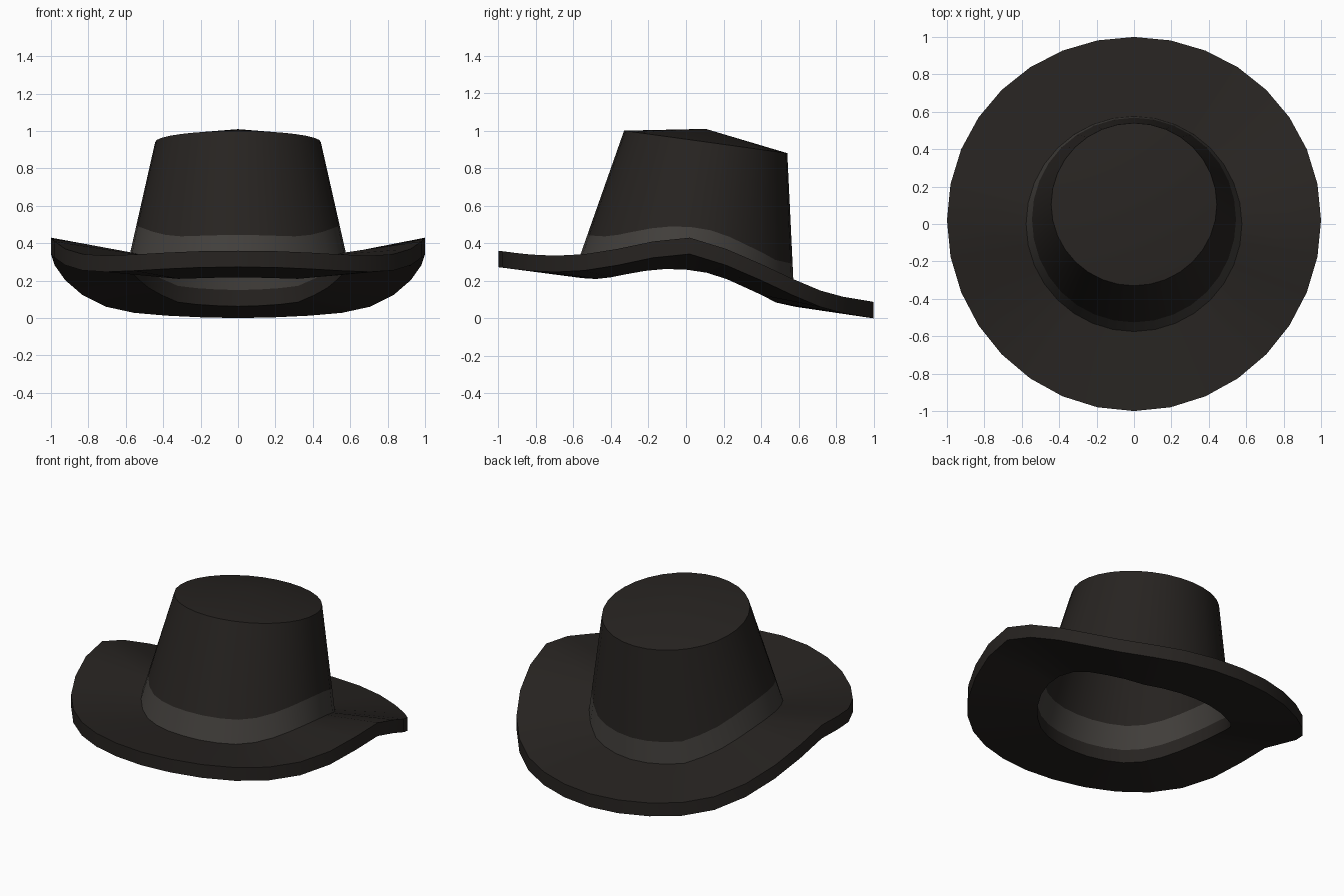
import bpy, bmesh, math

if "Cube" in bpy.data.objects:
    bpy.data.objects.remove(bpy.data.objects["Cube"])

N = 32
# Heights sampled from front (-y) round to back (+y); mirrored left/right
RIM_TOP = [.36, .358, .35, .34, .334, .342, .37, .41, .43, .37, .29, .21, .148, .115, .1, .091, .087]
HOLE_TOP = [.305, .303, .3, .297, .305, .322, .34, .35, .347, .33, .295, .25, .21, .172, .16, .153, .15]
THICK = .087
BAND_H = .14


def mat(name, col):
    m = bpy.data.materials.new(name)
    m.diffuse_color = (*col, 1)
    m.use_nodes = True
    m.node_tree.nodes["Principled BSDF"].inputs["Base Color"].default_value = m.diffuse_color
    return m


felt = mat("felt", (.020, .017, .015))
ribbon = mat("ribbon", (.055, .050, .045))


def ring(bm, fn):
    """Ring of N vertices; fn(sample index 0..16, angle) gives the position."""
    return [bm.verts.new(fn(min(i, N - i), -math.pi / 2 + i * 2 * math.pi / N)) for i in range(N)]


def bridge(bm, a, b):
    for i in range(N):
        j = (i + 1) % N
        bm.faces.new((a[i], a[j], b[j], b[i]))


def finish(bm, name, material):
    me = bpy.data.meshes.new(name)
    bm.to_mesh(me)
    bm.free()
    ob = bpy.data.objects.new(name, me)
    bpy.context.collection.objects.link(ob)
    me.materials.append(material)
    bpy.ops.object.select_all(action='DESELECT')
    ob.select_set(True)
    bpy.context.view_layer.objects.active = ob
    bpy.ops.object.shade_smooth_by_angle(angle=math.radians(30))
    return ob


def rim(k, a, dz=0):
    return (math.cos(a), math.sin(a) + .02 * math.cos(a) ** 2, RIM_TOP[k] - dz)


def hole(k, a, dz=0):
    return (.577 * math.cos(a), .575 * math.sin(a), HOLE_TOP[k] - dz)


def top_edge(k, a):
    y = .105 + .435 * math.sin(a)
    return (.443 * math.cos(a), y, .955 - .138 * y)


def wall(k, a):
    """Point on the crown wall at the ribbon's upper edge."""
    p, q = hole(k, a), top_edge(k, a)
    t = BAND_H / (q[2] - p[2])
    return tuple(u + (v - u) * t for u, v in zip(p, q))


# Brim: curled ring with thickness
bm = bmesh.new()
loops = [ring(bm, hole), ring(bm, lambda k, a: hole(k, a, THICK)),
         ring(bm, lambda k, a: rim(k, a, THICK)), ring(bm, rim)]
for i in range(4):
    bridge(bm, loops[i], loops[(i + 1) % 4])
bmesh.ops.recalc_face_normals(bm, faces=bm.faces)
finish(bm, "brim", felt)

# Ribbon: lower strip of the crown wall
bm = bmesh.new()
bridge(bm, ring(bm, hole), ring(bm, wall))
finish(bm, "ribbon_band", ribbon)

# Crown: tapering wall, open below, closed by a shallow peaked top
bm = bmesh.new()
edge = ring(bm, top_edge)
bridge(bm, ring(bm, wall), edge)
peak = bm.verts.new((0, .105, 1.01))
for i in range(N):
    bm.faces.new((edge[i], edge[(i + 1) % N], peak))
finish(bm, "crown", felt)
